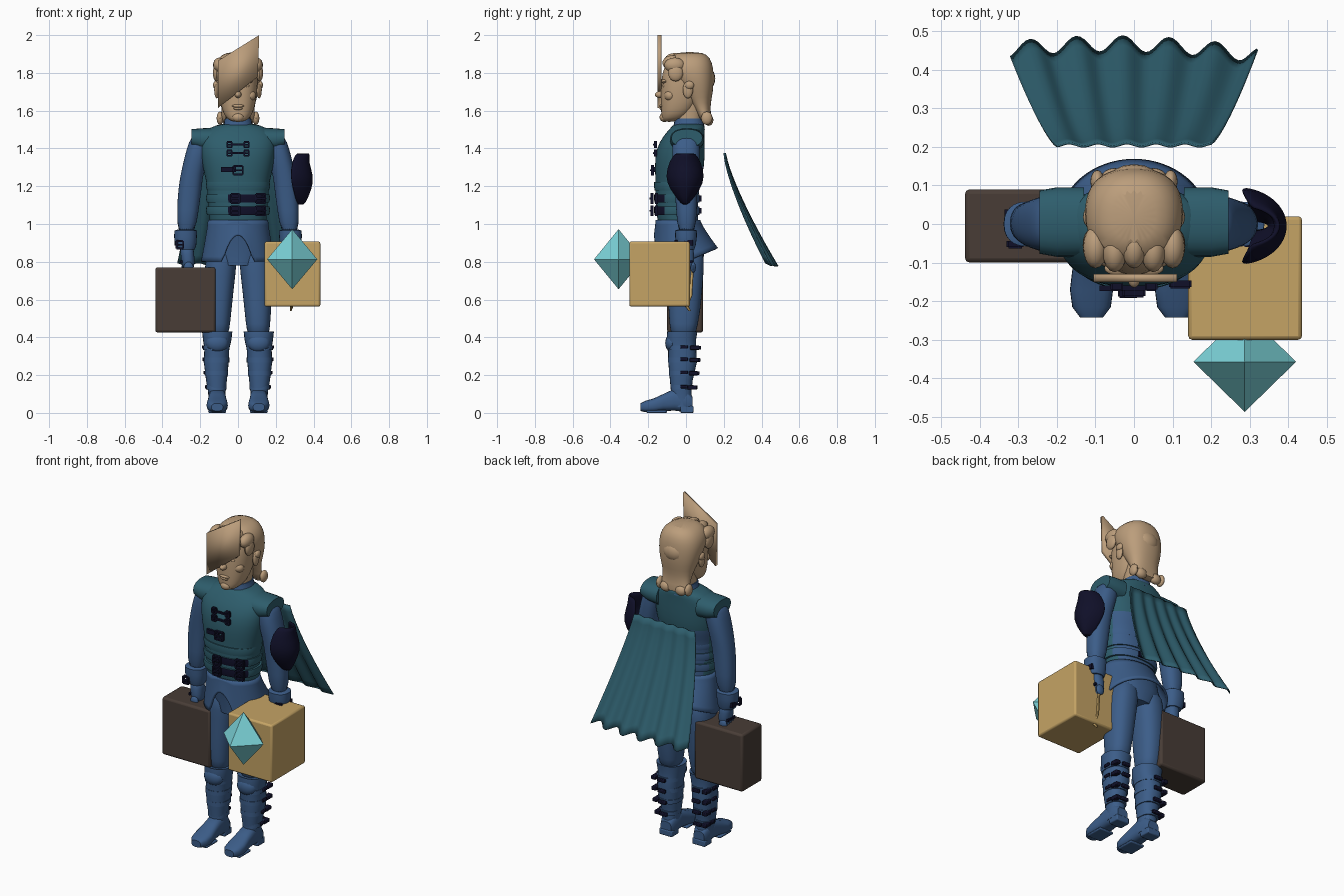
import bpy, bmesh
from math import sin, cos, pi, copysign
from mathutils import Matrix, Vector

old = bpy.data.objects.get("Cube")
if old:
    bpy.data.objects.remove(old)


def material(name, rgb):
    mat = bpy.data.materials.new(name)
    mat.use_nodes = True
    color = (*rgb, 1)
    mat.diffuse_color = color
    mat.node_tree.nodes["Principled BSDF"].inputs["Base Color"].default_value = color
    return mat


BLUE = material("blue cloth", (.045, .11, .25))
TEAL = material("teal cloth", (.027, .11, .15))
SKIN = material("tan skin", (.5, .34, .2))
NAVY = material("dark navy leather", (.005, .005, .022))
BROWN = material("dark brown case", (.065, .046, .037))
GOLD = material("golden wood", (.56, .37, .13))
CRYSTAL = material("pale cyan crystal", (.2, .65, .69))
made = []


def finish(name, bm, mats, mirror=False, subdiv=0, bevel=0, solid=0, rule=None):
    """Turn a bmesh into a named object with its materials and modifiers."""
    bmesh.ops.recalc_face_normals(bm, faces=bm.faces)
    if rule:
        for face in bm.faces:
            face.material_index = int(rule(face.calc_center_median()))
    mesh = bpy.data.meshes.new(name)
    bm.to_mesh(mesh)
    bm.free()
    for mat in mats if isinstance(mats, list) else [mats]:
        mesh.materials.append(mat)
    obj = bpy.data.objects.new(name, mesh)
    bpy.context.collection.objects.link(obj)
    if mirror:
        obj.modifiers.new("Mirror", "MIRROR").use_mirror_merge = False
    if solid:
        mod = obj.modifiers.new("Solidify", "SOLIDIFY")
        mod.thickness, mod.offset = solid, 0
    if bevel:
        mod = obj.modifiers.new("Bevel", "BEVEL")
        mod.width, mod.segments = bevel, 2
    if subdiv:
        mod = obj.modifiers.new("Subdivision", "SUBSURF")
        mod.levels = mod.render_levels = subdiv
    made.append(obj)
    return obj


def loft(name, rings, mats, axis="Z", n=24, power=2.3, **options):
    """Skin rounded rings (position, centre a, centre b, radius a, radius b)."""
    bm = bmesh.new()
    loops = []
    for t, a, b, ra, rb in rings:
        loop = []
        for i in range(n):
            c, s = cos(2 * pi * i / n), sin(2 * pi * i / n)
            p = a + ra * copysign(abs(c) ** (2 / power), c)
            q = b + rb * copysign(abs(s) ** (2 / power), s)
            loop.append(bm.verts.new({"Z": (p, q, t), "X": (t, p, q), "Y": (p, t, q)}[axis]))
        loops.append(loop)
    for low, high in zip(loops, loops[1:]):
        for i in range(n):
            j = (i + 1) % n
            bm.faces.new((low[i], low[j], high[j], high[i]))
    bm.faces.new(loops[0])
    bm.faces.new(loops[-1])
    return finish(name, bm, mats, **options)


def boxes(name, parts, mats, **options):
    bm = bmesh.new()
    for center, size in parts:
        bmesh.ops.create_cube(bm, size=1, matrix=Matrix.LocRotScale(Vector(center), None, Vector(size)))
    return finish(name, bm, mats, **options)


def blobs(name, parts, mats, **options):
    bm = bmesh.new()
    for center, radii in parts:
        bmesh.ops.create_uvsphere(bm, u_segments=16, v_segments=10, radius=1,
                                  matrix=Matrix.LocRotScale(Vector(center), None, Vector(radii)))
    return finish(name, bm, mats, **options)


def sheet(name, shape, nu, nv, mats, **options):
    """Surface from shape(u, v) with u and v running from 0 to 1."""
    bm = bmesh.new()
    grid = [[bm.verts.new(shape(i / nu, j / nv)) for i in range(nu + 1)] for j in range(nv + 1)]
    for row, above in zip(grid, grid[1:]):
        for i in range(nu):
            bm.faces.new((row[i], row[i + 1], above[i + 1], above[i]))
    bmesh.ops.remove_doubles(bm, verts=bm.verts, dist=.0005)
    return finish(name, bm, mats, **options)


def buckle(x, y, z, w, h):
    """Bars of a square buckle frame with a prong."""
    bar = .009
    return [((x + side * w / 2, y, z), (bar, .016, h)) for side in (-1, 1)] + \
           [((x, y, z + side * h / 2), (w, .016, bar)) for side in (-1, 1)] + \
           [((x, y - .005, z), (w, .014, bar))]


# Head, face and hair
loft("head", [(1.54, 0, -.09, .03, .035), (1.56, 0, -.065, .065, .065), (1.61, 0, -.04, .088, .093),
              (1.68, 0, -.025, .1, .11), (1.76, 0, -.015, .107, .118), (1.84, 0, 0, .1, .118),
              (1.89, 0, .01, .06, .08)], SKIN, subdiv=1)
loft("neck", [(1.48, 0, .02, .065, .065), (1.56, 0, .015, .065, .07), (1.64, 0, .03, .07, .07)], SKIN)
blobs("facial_features", [((0, -.135, 1.685), (.018, .03, .018)), ((0, -.127, 1.72), (.012, .02, .04)),
                          ((0, -.128, 1.625), (.032, .014, .009)), ((0, -.126, 1.612), (.026, .014, .009)),
                          ((0, -.115, 1.565), (.032, .025, .025))], SKIN)
blobs("brows_and_eyes", [((.043, -.115, 1.755), (.034, .018, .011)), ((.043, -.113, 1.73), (.018, .013, .009)),
                         ((.06, -.085, 1.68), (.035, .03, .03))], SKIN, mirror=True)
blobs("ears", [((.112, .01, 1.71), (.014, .027, .045)), ((.118, .018, 1.735), (.014, .025, .022))],
      SKIN, mirror=True)
loft("hair", [(1.53, 0, .115, .105, .03), (1.58, 0, .095, .085, .035), (1.64, 0, .075, .09, .055),
              (1.7, 0, .062, .112, .082), (1.77, 0, .04, .128, .108), (1.83, 0, .02, .13, .125),
              (1.88, 0, .018, .108, .112), (1.912, 0, .02, .06, .07)], SKIN, subdiv=1)
blobs("hair_locks", [((.05 * i, -.06 - .01 * (i % 2), 1.865 - .012 * abs(i)), (.032, .055, .04))
                     for i in (-2, -1, 0, 1, 2)] + [((0, .11, 1.77), (.07, .045, .06))], SKIN)
blobs("side_locks", [((.115, -.055, 1.8), (.018, .04, .045)), ((.095, .11, 1.56), (.018, .03, .035)),
                     ((.05, .12, 1.55), (.035, .025, .03))], SKIN, mirror=True)

# Slanted plate in front of the face
bm = bmesh.new()
bm.faces.new([bm.verts.new((x, -.14, z)) for x, z in ((-.105, 1.615), (.105, 1.78), (.112, 2), (-.105, 1.865))])
finish("face_plate", bm, SKIN, solid=.02)

# Torso: teal vest with a blue banded lower back
TORSO = [(.94, 0, -.03, .15, .105), (1.02, 0, -.045, .15, .107), (1.1, 0, -.05, .157, .112),
         (1.2, 0, -.045, .165, .117), (1.24, 0, -.042, .172, .12), (1.3, 0, -.034, .187, .132),
         (1.4, 0, -.03, .203, .13), (1.47, 0, -.01, .2, .108), (1.51, 0, .01, .155, .09),
         (1.535, 0, .018, .08, .08)]
loft("vest", TORSO, [TEAL, BLUE], n=32, subdiv=1, rule=lambda c: c.y > .01 and c.z < 1.3)
loft("vest_shoulder_caps", [(.13, .005, 1.445, .09, .065), (.2, .005, 1.448, .09, .058),
                            (.245, .005, 1.455, .082, .047)], TEAL, axis="X", mirror=True)
loft("collar", [(1.5, 0, .015, .09, .085), (1.535, 0, .015, .074, .078), (1.558, 0, .015, .07, .075)], BLUE)
for i, z in enumerate((1.07, 1.135, 1.2)):
    strap = (lambda c: 2 if c.y < -.08 and -.05 < c.x < .15 else c.y > .01) if i < 2 else (lambda c: c.y > .01)
    loft("waist_band_" + "abc"[i], [(z - .022, 0, -.048, .164, .118), (z, 0, -.048, .17, .122),
                                    (z + .022, 0, -.048, .167, .12)], [TEAL, BLUE, NAVY] if i < 2 else [TEAL, BLUE],
         n=48, rule=strap)

# Clasps and buckles on the vest
parts = []
for z in (1.07, 1.135):
    parts += buckle(-.015, -.18, z, .045, .048) + buckle(.12, -.155, z, .05, .048)
    parts += [((0, .075, z), (.06, .014, .03))]
parts += buckle(0, -.178, 1.285, .05, .045) + [((-.05, -.166, 1.288), (.08, .014, .026))]
for z in (1.375, 1.42):
    parts += [((0, -.166, z), (.08, .012, .01))]
    for x in (-.045, .045):
        parts += buckle(x, -.162, z, .024, .028)
boxes("vest_buckles", parts, NAVY)


# Flared coat skirt, split at the front
def skirt(u, v):
    a = 2 * pi * u
    notch = max(0, -sin(a) - .9) * 1.4
    hem = .8 + .07 * max(0, sin(a)) + notch
    f = v ** 1.2
    return ((.153 + .037 * f) * cos(a), -.043 + .043 * f + (.112 + .052 * f) * sin(a), 1.02 + (hem - 1.02) * v)


sheet("coat_skirt", skirt, 64, 8, BLUE, solid=.012)

# Arms, gloves and hands
loft("sleeves", [(1.47, .19, .005, .045, .06), (1.44, .2, 0, .06, .072), (1.36, .22, 0, .062, .075),
                 (1.26, .245, 0, .06, .066), (1.18, .255, 0, .062, .06), (1.08, .265, .003, .058, .055),
                 (.94, .275, .003, .048, .048)], BLUE, mirror=True, subdiv=1)
loft("glove_cuffs", [(.865, .275, 0, .046, .044), (.89, .277, 0, .056, .052), (.93, .278, 0, .06, .057),
                     (.965, .277, 0, .06, .058), (.97, .277, 0, .045, .045)], BLUE, mirror=True)
loft("hands", [(.755, .262, .0, .025, .035), (.79, .264, 0, .036, .045), (.84, .268, 0, .036, .044),
               (.89, .272, 0, .036, .036)], BLUE, mirror=True, subdiv=1)
blobs("fingers", [((.262 + .004 * i, -.04 + .026 * i, .77), (.026, .014, .03)) for i in range(4)],
      BLUE, mirror=True)
boxes("glove_straps", buckle(.308, -.052, .89, .035, .04) + [((.3, 0, .8), (.012, .07, .014)),
                                                            ((.325, .015, .9), (.02, .045, .03))],
      NAVY, mirror=True)


# Curved guard on the left upper arm
def guard(u, v):
    rows = [(1.375, .5, .11), (1.33, .8, .1), (1.25, 1, .13), (1.19, .8, .12), (1.1, .1, .08)]
    z, wide, deep = rows[round(v * 4)]
    a = (u - .5) * pi * (.55 + .4 * wide)
    return (.265 + deep * cos(a), -.005 + .1 * wide * sin(a), z)


sheet("arm_guard", guard, 16, 4, NAVY, solid=.016, subdiv=1)

# Legs and boots
loft("hips", [(.78, 0, -.005, .1, .09), (.86, 0, 0, .155, .1), (.96, 0, -.02, .148, .1)], BLUE)
loft("trouser_legs", [(.4, .108, -.015, .058, .066), (.47, .106, -.012, .064, .075), (.55, .105, -.008, .072, .086),
                      (.68, .1, -.003, .08, .092), (.78, .092, 0, .085, .096), (.9, .08, 0, .075, .095)],
     BLUE, mirror=True, subdiv=1)
loft("boot_shafts", [(.03, .11, -.02, .045, .055), (.11, .112, -.025, .046, .054), (.17, .114, -.025, .055, .06),
                     (.27, .115, -.018, .066, .076), (.34, .112, -.02, .066, .074), (.385, .11, -.025, .075, .078),
                     (.43, .11, -.02, .08, .08), (.425, .11, -.02, .066, .07)], BLUE, mirror=True)
loft("boot_feet", [(.035, .11, .05, .035, .035), (.01, .11, .06, .046, .058), (-.06, .11, .07, .046, .058),
                   (-.12, .11, .055, .05, .045), (-.17, .11, .04, .056, .037), (-.215, .11, .034, .05, .03),
                   (-.242, .11, .03, .03, .02)], BLUE, axis="Y", power=2.8, mirror=True)
boxes("boot_soles", [((.11, .005, .018), (.086, .07, .036)), ((.11, -.155, .007), (.095, .11, .014))],
      BLUE, mirror=True, bevel=.006)
blobs("knee_flaps", [((.11, -.075, .37), (.06, .035, .05))], BLUE, mirror=True)
straps = []
for z, r in ((.345, .07), (.28, .068), (.21, .062), (.135, .053)):
    loft("boot_strap", [(z - .012, .114, -.02, r, r + .008), (z + .012, .114, -.02, r, r + .008)], BLUE, mirror=True)
    straps += [((.114 + r * .8, -.01 + r * .8, z), (.03, .05, .022)), ((.114, r, z), (.05, .018, .02)),
               ((.114 + r, -.01, z + .004), (.014, .04, .018))]
boxes("boot_buckles", straps, NAVY, mirror=True, bevel=.004)


# Rippled cape flying behind
def cape(u, v):
    s = 2 * u - 1
    ripple = (.004 + .017 * v) * cos(2 * pi * (s + .09) / .375)
    y = .205 + .26 * v ** 1.3 + ripple - .022 * v * s * s - .008 * v * s
    return (s * (.2 + .12 * v), y, 1.375 - .59 * v - ripple * .4)


sheet("cape", cape, 64, 14, TEAL, solid=.006)

# Carried case, box and floating crystal
boxes("case", [((-.278, -.005, .598), (.32, .19, .345))], BROWN, bevel=.012)
boxes("box", [((.288, -.14, .735), (.295, .32, .345))], GOLD, bevel=.01)
loft("box_cord", [(.54, .28, .02, .004, .006), (.57, .285, .0, .01, .012), (.62, .28, .025, .007, .008),
                  (.8, .275, .035, .007, .008)], GOLD, n=8)
loft("crystal", [(.655, .287, -.357, .0005, .0005), (.813, .287, -.357, .133, .13),
                 (.972, .287, -.357, .0005, .0005)], CRYSTAL, n=4, power=2)

# Smooth shading with sharp edges kept
bpy.ops.object.select_all(action="DESELECT")
for obj in made:
    obj.select_set(True)
bpy.context.view_layer.objects.active = made[0]
bpy.ops.object.shade_smooth_by_angle(angle=pi / 5)
